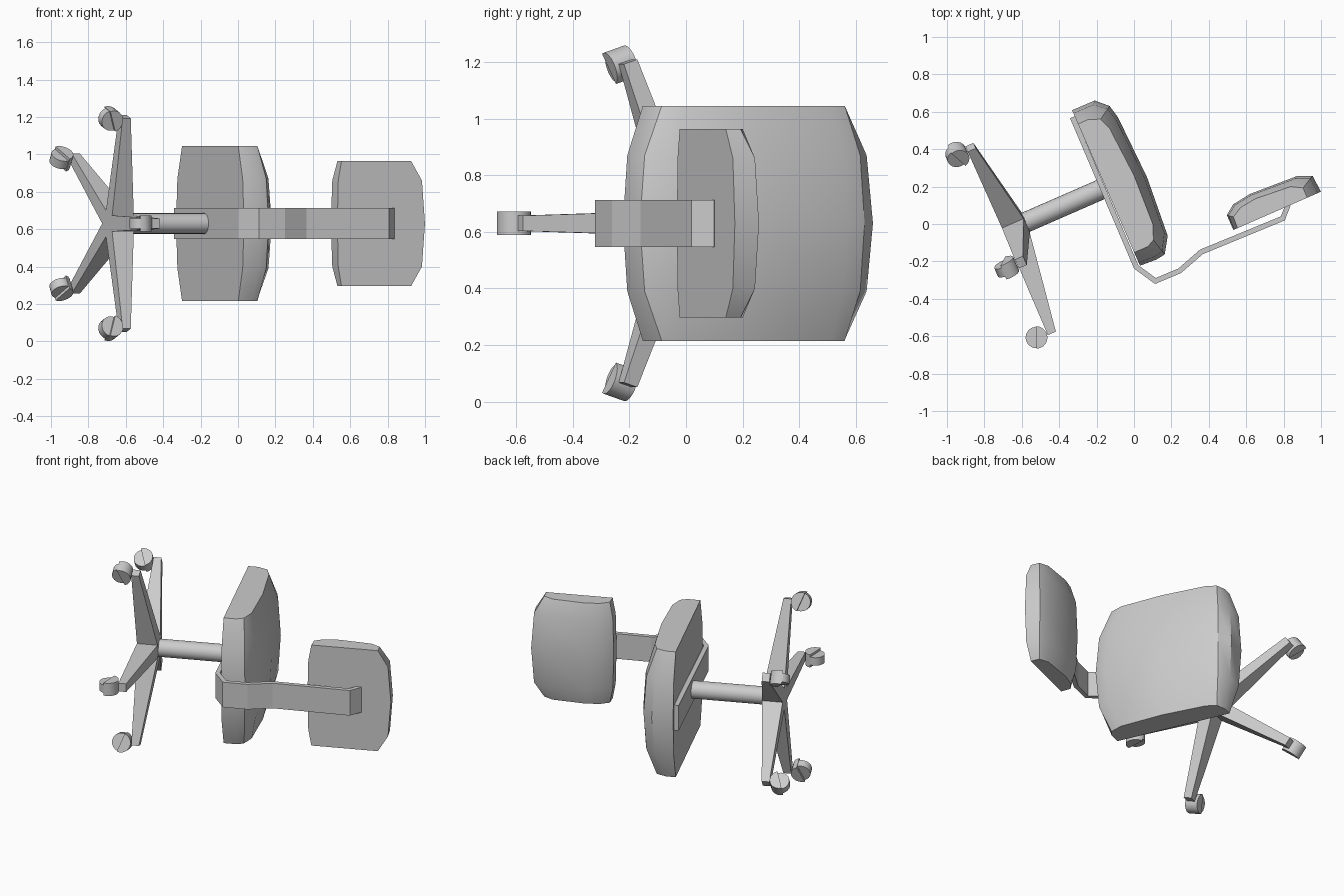
import bpy, bmesh, math
from mathutils import Matrix, Vector

cube = bpy.data.objects.get("Cube")
if cube:
    bpy.data.objects.remove(cube, do_unlink=True)

# The chair lies on its side: local x = chair up, local y = chair forward, z = chair width
PLACE = Matrix.Translation((0, 0, 0.63)) @ Matrix.Rotation(math.radians(23.6), 4, 'Z')
AXIS = 0.24          # forward position of the column
BASE = -0.655        # underside of the star base

grey = bpy.data.materials.new("light_grey")
grey.use_nodes = True
grey.diffuse_color = (0.6, 0.6, 0.6, 1)
bsdf = grey.node_tree.nodes["Principled BSDF"]
bsdf.inputs["Base Color"].default_value = (0.6, 0.6, 0.6, 1)
bsdf.inputs["Roughness"].default_value = 0.7


def loft(name, sections, smooth=None):
    """Skin closed rings of equal length and cap both ends."""
    bm = bmesh.new()
    rings = [[bm.verts.new(PLACE @ Vector(p)) for p in s] for s in sections]
    n = len(rings[0])
    for r, s in zip(rings, rings[1:]):
        for i in range(n):
            j = (i + 1) % n
            bm.faces.new((r[i], r[j], s[j], s[i]))
    bm.faces.new(rings[0])
    bm.faces.new(rings[-1])
    bmesh.ops.recalc_face_normals(bm, faces=bm.faces)
    mesh = bpy.data.meshes.new(name)
    bm.to_mesh(mesh)
    bm.free()
    mesh.materials.append(grey)
    obj = bpy.data.objects.new(name, mesh)
    bpy.context.collection.objects.link(obj)
    if smooth:
        bpy.ops.object.select_all(action='DESELECT')
        obj.select_set(True)
        bpy.context.view_layer.objects.active = obj
        bpy.ops.object.shade_smooth_by_angle(angle=math.radians(smooth))
    return obj


def cushion(name, full, end, half, mid):
    """Padded cushion: full profile in the middle, smaller profile at both sides."""
    def ring(t, z):
        return [(p[0] + (q[0] - p[0]) * t, p[1] + (q[1] - p[1]) * t, z)
                for p, q in zip(full, end)]
    loft(name, [ring(1, -half), ring(0.22, -mid), ring(0, 0),
                ring(0.22, mid), ring(1, half)], 30)


# Seat and backrest cushions, as (up, forward) profiles
cushion("seat_cushion",
        [(-.06, .69), (.072, .689), (.133, .63), (.15, .555), (.164, .20),
         (.14, -.13), (.085, -.215), (.034, -.222), (-.06, -.217)],
        [(-.06, .61), (.0, .61), (.061, .585), (.085, .52), (.104, .238),
         (.092, -.04), (.061, -.12), (.02, -.14), (-.06, -.14)], 0.415, 0.24)
cushion("backrest_cushion",
        [(.474, -.242), (.474, -.155), (.528, -.116), (.632, -.101),
         (.899, -.114), (.978, -.146), (.985, -.242)],
        [(.498, -.242), (.502, -.178), (.558, -.147), (.65, -.136),
         (.848, -.152), (.905, -.185), (.905, -.242)], 0.333, 0.23)

# Bent flat bar running under the seat and up to the backrest
path = [Vector(p) for p in [(-.073, .655), (-.081, -.215), (-.017, -.325), (.124, -.327),
                            (.27, -.281), (.741, -.291), (.797, -.235)]]
left, right = [], []
for i, p in enumerate(path):
    a = (p - path[max(i - 1, 0)]).normalized()
    b = (path[min(i + 1, len(path) - 1)] - p).normalized()
    t = (a + b).normalized()
    w = 0.014 / max(t.dot(b if b.length else a), 0.5)
    left.append(p + Vector((-t.y, t.x)) * w)
    right.append(p - Vector((-t.y, t.x)) * w)
loft("support_bar", [[(l.x, l.y, -.083), (l.x, l.y, .083), (r.x, r.y, .083), (r.x, r.y, -.083)]
                     for l, r in zip(left, right)])

# Column
circle = [math.tau * i / 20 for i in range(20)]
loft("column", [[(x, AXIS + .055 * math.cos(t), .055 * math.sin(t)) for t in circle]
                for x in (-.62, -.07)], 40)

# Star base: five tapered legs, each with a hooded caster
REACH, WHEEL_UP, RADIUS = 0.587, -0.722, 0.06
for k in range(5):
    phi = math.tau * k / 5
    out = Vector((0, -math.cos(phi), math.sin(phi)))
    side = Vector((0, math.sin(phi), math.cos(phi)))

    def at(up, r, s):
        return Vector((up, AXIS, 0)) + out * r + side * s

    def leg_ring(r, low, high, w):
        return [at(low, r, -w), at(low, r, w), at(high, r, w), at(high, r, -w)]

    def disc(angles, rad, s):
        return [at(WHEEL_UP + rad * math.sin(t), REACH + rad * math.cos(t), s) for t in angles]

    loft(f"base_leg_{k + 1}", [leg_ring(0, BASE, -.52, .045), leg_ring(.6, BASE - .005, -.613, .027)])
    loft(f"caster_wheel_{k + 1}", [disc(circle, .057, s) for s in (-.026, .026)], 40)
    hood = [math.radians(-21 + 18 * i) for i in range(11)]
    loft(f"caster_hood_{k + 1}", [disc(hood, RADIUS, s) for s in (-.042, .042)], 40)
